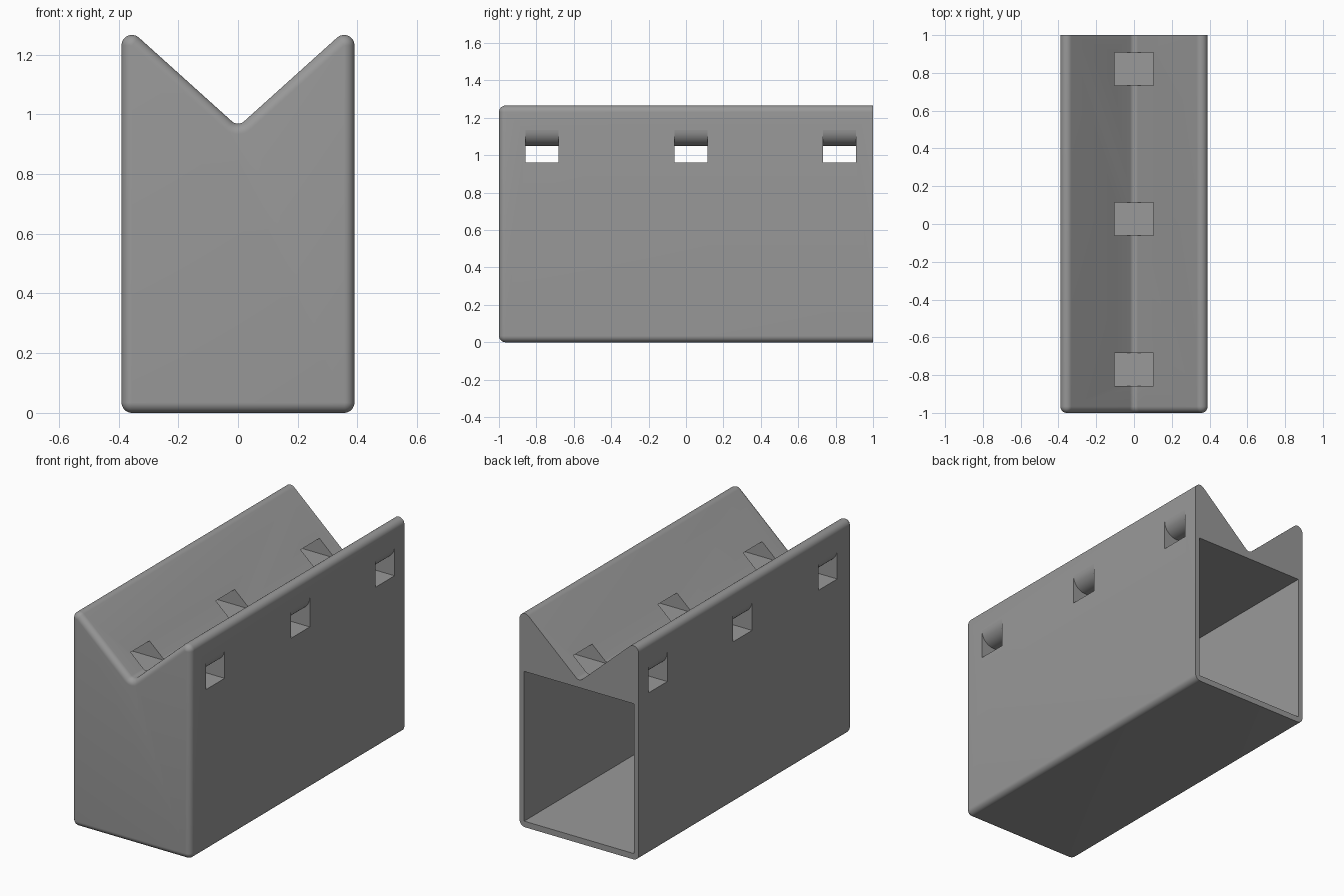
import bpy, bmesh, math

if "Cube" in bpy.data.objects:
    bpy.data.objects.remove(bpy.data.objects["Cube"])

W, BASE, SLOPE, R, RV = 0.39, 0.958, 0.9, 0.035, 0.03   # half width, groove, radii
A = math.atan(SLOPE)

grey = bpy.data.materials.new("grey plastic")
grey.diffuse_color = (0.32, 0.32, 0.32, 1)
grey.use_nodes = True
grey.node_tree.nodes["Principled BSDF"].inputs["Base Color"].default_value = grey.diffuse_color


def arc(cx, cz, r, a0, a1, n=8):
    return [(cx + r * math.cos(a0 + (a1 - a0) * i / n),
             cz + r * math.sin(a0 + (a1 - a0) * i / n)) for i in range(n + 1)]


def block_profile(d):
    """Rounded V-topped outline, offset inward by d."""
    c = W - R
    horn_z = BASE + SLOPE * c - R / math.cos(A)
    groove_z = BASE + RV / math.cos(A)
    h = math.pi / 2
    return (arc(c, R, R - d, -h, 0)
            + arc(c, horn_z, R - d, 0, h + A, 12)
            + arc(0, groove_z, RV + d, -h + A, -h - A)
            + arc(-c, horn_z, R - d, h - A, 2 * h, 12)
            + arc(-c, R, R - d, 2 * h, 3 * h))


def loft(name, rings):
    """Skin a list of (y, profile) rings and cap both ends."""
    bm = bmesh.new()
    loops = [[bm.verts.new((x, y, z)) for x, z in p] for y, p in rings]
    n = len(loops[0])
    for a, b in zip(loops, loops[1:]):
        for i in range(n):
            j = (i + 1) % n
            bm.faces.new((a[i], a[j], b[j], b[i]))
    bm.faces.new(loops[0])
    bm.faces.new(loops[-1])
    bmesh.ops.remove_doubles(bm, verts=bm.verts, dist=1e-5)
    bmesh.ops.recalc_face_normals(bm, faces=bm.faces)
    me = bpy.data.meshes.new(name)
    bm.to_mesh(me)
    bm.free()
    me.materials.append(grey)
    ob = bpy.data.objects.new(name, me)
    bpy.context.collection.objects.link(ob)
    return ob


# Block with a rounded front rim and a square-cut back
rings = []
for i in range(9):
    t = math.pi / 2 * i / 8
    rings.append((-1 + R * (1 - math.cos(t)), block_profile(R * (1 - math.sin(t)))))
rings.append((1, block_profile(0)))
block = loft("v_block", rings)

# Hollow open at the back
c = W - 0.03
box = [(-c, 0.035), (c, 0.035), (c, 0.922), (-c, 0.922)]
cutters = [loft("hollow_cutter", [(-0.965, box), (1.1, box)])]

# Cross slots whose ceilings flare out to the side walls
F = 0.085
flare = arc(W - F, 1.05 + F, F, -math.pi / 2, -0.01, 10)
right = [(0.5, 0.96), (0.5, flare[-1][1])] + flare[::-1]
slot = right + [(-x, z) for x, z in reversed(right)]
for y in (-0.77, 0.027, 0.82):
    cutters.append(loft("slot_cutter", [(y - 0.088, slot), (y + 0.088, slot)]))

bpy.context.view_layer.objects.active = block
block.select_set(True)
for cut in cutters:
    mod = block.modifiers.new("cut", 'BOOLEAN')
    mod.operation, mod.solver, mod.object = 'DIFFERENCE', 'EXACT', cut
    bpy.ops.object.modifier_apply(modifier=mod.name)
    bpy.data.objects.remove(cut, do_unlink=True)
bpy.ops.object.shade_smooth_by_angle(angle=math.radians(30))
